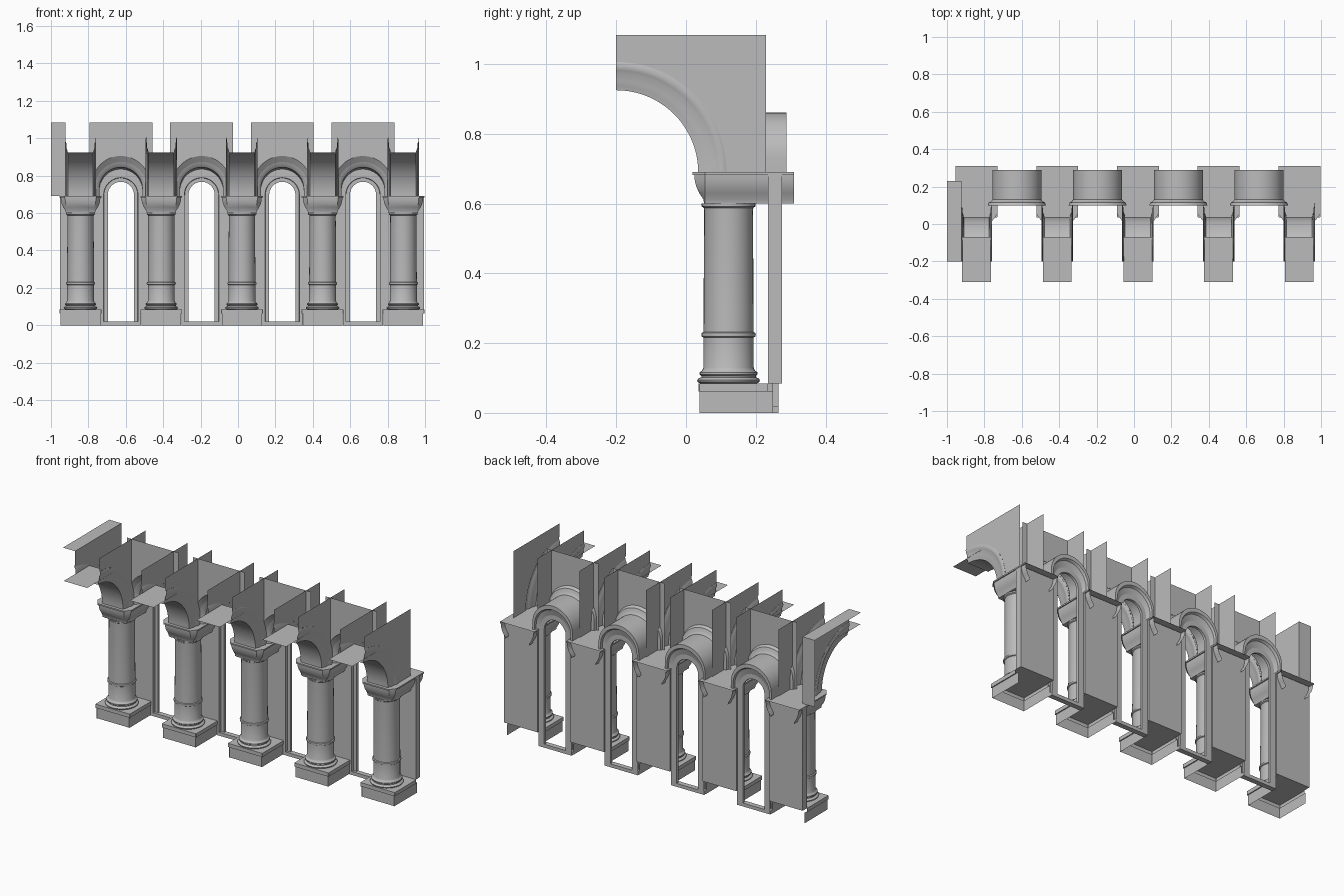
import bpy
from math import sin, cos, pi, radians

old = bpy.data.objects.get("Cube")
if old:
    bpy.data.objects.remove(old)

stone = bpy.data.materials.new("grey_stone")
stone.use_nodes = True
GREY = (0.5, 0.5, 0.5, 1)
stone.diffuse_color = GREY
stone.node_tree.nodes["Principled BSDF"].inputs["Base Color"].default_value = GREY

# Layout
STEP = 0.4315
COLUMNS = [0.021 + STEP * i for i in range(-2, 3)]
ARCHES = [0.021 + STEP * (i + 0.5) for i in range(-2, 2)]
SPRING, TOP, FRONT, BACK = 0.69, 1.083, -0.2, 0.23


def build(name, verts, faces, places, smooth=False):
    """Make one mesh and place a linked copy at every x in places."""
    mesh = bpy.data.meshes.new(name)
    mesh.from_pydata(verts, [], faces)
    mesh.materials.append(stone)
    mesh.update()
    for i, x in enumerate(places):
        ob = bpy.data.objects.new(f"{name}_{i + 1}", mesh)
        ob.location.x = x
        bpy.context.collection.objects.link(ob)
        if smooth and i == 0:
            bpy.ops.object.select_all(action="DESELECT")
            ob.select_set(True)
            bpy.context.view_layer.objects.active = ob
            bpy.ops.object.shade_smooth_by_angle(angle=radians(35))


def loft(name, rings, places, closed=False, smooth=True, caps=()):
    """Skin equal-length rings; caps lists ring indices to fill."""
    n = len(rings[0])
    verts = [p for ring in rings for p in ring]
    faces = []
    for r in range(len(rings) - 1):
        for i in range(n if closed else n - 1):
            a, b = r * n + i, r * n + (i + 1) % n
            faces.append((a, b, b + n, a + n))
    for c in caps:
        c %= len(rings)
        faces.append(tuple(range(c * n, c * n + n)))
    build(name, verts, faces, places, smooth)


def arch(y, r, centre, foot, n=24):
    """Round arch outline standing on two straight legs."""
    curve = [(-r * cos(pi * i / n), y, centre + r * sin(pi * i / n)) for i in range(n + 1)]
    return [(-r, y, foot)] + curve + [(r, y, foot)]


def quarter(x, r, n=20):
    """Quarter arc of the cross ribs, in the y-z plane."""
    return [(x, FRONT + r * cos(pi / 2 * i / n), SPRING + r * sin(pi / 2 * i / n))
            for i in range(n + 1)]


def u_shape(z, d, half, y0, y1, chamfer):
    """Three-sided outline, open at the back, inset by d."""
    right = [(half - d, y1, z), (half - d, y0 + chamfer * 1.4, z),
             (half - chamfer - d * 0.6, y0 + d, z)]
    return right + [(-x, y, z) for x, y, z in reversed(right)]


# Column shafts with turned mouldings
profile = [(0.080, 0.084), (0.088, 0.088), (0.090, 0.094), (0.086, 0.099), (0.078, 0.102),
           (0.078, 0.106), (0.083, 0.110), (0.083, 0.116), (0.076, 0.121), (0.072, 0.130),
           (0.072, 0.216), (0.077, 0.219), (0.078, 0.224), (0.077, 0.229), (0.072, 0.232),
           (0.070, 0.58), (0.071, 0.588), (0.077, 0.592), (0.077, 0.60)]
SIDES = 32
loft("column", [[(r * cos(2 * pi * i / SIDES), 0.122 + r * sin(2 * pi * i / SIDES), z)
                 for i in range(SIDES)] for r, z in profile], COLUMNS, closed=True)

# Plinths: hollow, open below and behind
loft("plinth", [u_shape(z, d, 0.112, 0.036, y1, 0.002) for z, d, y1 in
                [(0, 0.006, 0.25), (0.062, 0.006, 0.25), (0.062, 0, 0.235), (0.084, 0, 0.235)]],
     COLUMNS, smooth=False, caps=[-1])

# Capitals: flared moulding under a thin slab
flare = [(0.60, 0.034), (0.612, 0.032), (0.63, 0.020), (0.65, 0.011), (0.668, 0.007),
         (0.682, 0.006), (0.682, 0), (0.69, 0)]
loft("capital", [u_shape(z, d, 0.112, 0.018, 0.31, 0.026) for z, d in flare],
     COLUMNS, caps=[-1])
build("capital_underside", u_shape(0.60, 0.034, 0.112, 0.018, 0.235, 0.026),
      [tuple(range(6))], COLUMNS)

# Piers behind the columns
h = 0.11
loft("pier", [[(-h, 0.235, z), (h, 0.235, z), (h, 0.275, z), (-h, 0.275, z)]
              for z in (0.084, 0.685)], COLUMNS, closed=True, smooth=False, caps=[0, 1])

# Cross ribs springing forward from each capital
rib = [(0.080, 0.316), (0.084, 0.306), (0.081, 0.292), (0.076, 0.284), (0.076, 0.262),
       (0.070, 0.246), (0.068, 0.235)]
section = rib + [(-x, r) for x, r in reversed(rib)]
loft("rib", [quarter(x, r) for x, r in section], COLUMNS)

# Spandrel walls on both sides of each rib
for side, label in ((-1, "right"), (1, "left")):
    x = side * 0.079
    wall = [(x, FRONT, TOP), (x, BACK, TOP), (x, BACK, SPRING)] + quarter(x, 0.316)
    build("spandrel_" + label, wall, [tuple(range(len(wall)))], COLUMNS)

# Level plates over the rib crowns
build("crown_plate", [(-0.077, -0.31, 0.95), (0.077, -0.31, 0.95),
                      (0.077, -0.07, 0.95), (-0.077, -0.07, 0.95)], [(0, 1, 2, 3)], COLUMNS)

# Walls above the window arches
hole = arch(0.10, 0.155, 0.75, SPRING)
outer = [(0.168, 0.10, SPRING), (0.168, 0.10, TOP), (-0.168, 0.10, TOP), (-0.168, 0.10, SPRING)]
build("window_wall", hole + outer, [tuple(range(len(hole) + 4))], ARCHES)

# Moulded window arches: front roll, soffit, back steps, outer barrel
steps = [(0.10, 0.155, 0.75), (0.115, 0.150, 0.745), (0.125, 0.128, 0.735), (0.14, 0.115, 0.73),
         (0.235, 0.115, 0.72), (0.235, 0.095, 0.70), (0.265, 0.095, 0.70), (0.275, 0.115, 0.715),
         (0.288, 0.118, 0.72), (0.288, 0.131, 0.73), (0.13, 0.131, 0.73), (0.10, 0.155, 0.75)]
loft("window_arch", [arch(y, r, c, SPRING) for y, r, c in steps], ARCHES)

# Jamb frames down to the floor
frame = [(0.235, 0.108), (0.235, 0.092), (0.25, 0.090), (0.25, 0.070), (0.265, 0.070),
         (0.265, 0.108)]
loft("jamb_frame", [arch(y, r, 0.697, 0) for y, r in frame], ARCHES)

# Window sills
loft("sill", [[(-0.108, 0.235, z), (0.108, 0.235, z), (0.108, 0.265, z), (-0.108, 0.265, z)]
              for z in (0, 0.02)], ARCHES, closed=True, smooth=False, caps=[0, 1])

# End return at the right-hand column: top strip and back wall
x0, x1 = -1.0, -0.921
build("end_return", [(x0, FRONT, TOP), (x1, FRONT, TOP), (x1, BACK, TOP), (x0, BACK, TOP),
                     (x1, BACK, SPRING), (x0, BACK, SPRING)],
      [(0, 1, 2, 3), (3, 2, 4, 5)], [0])
